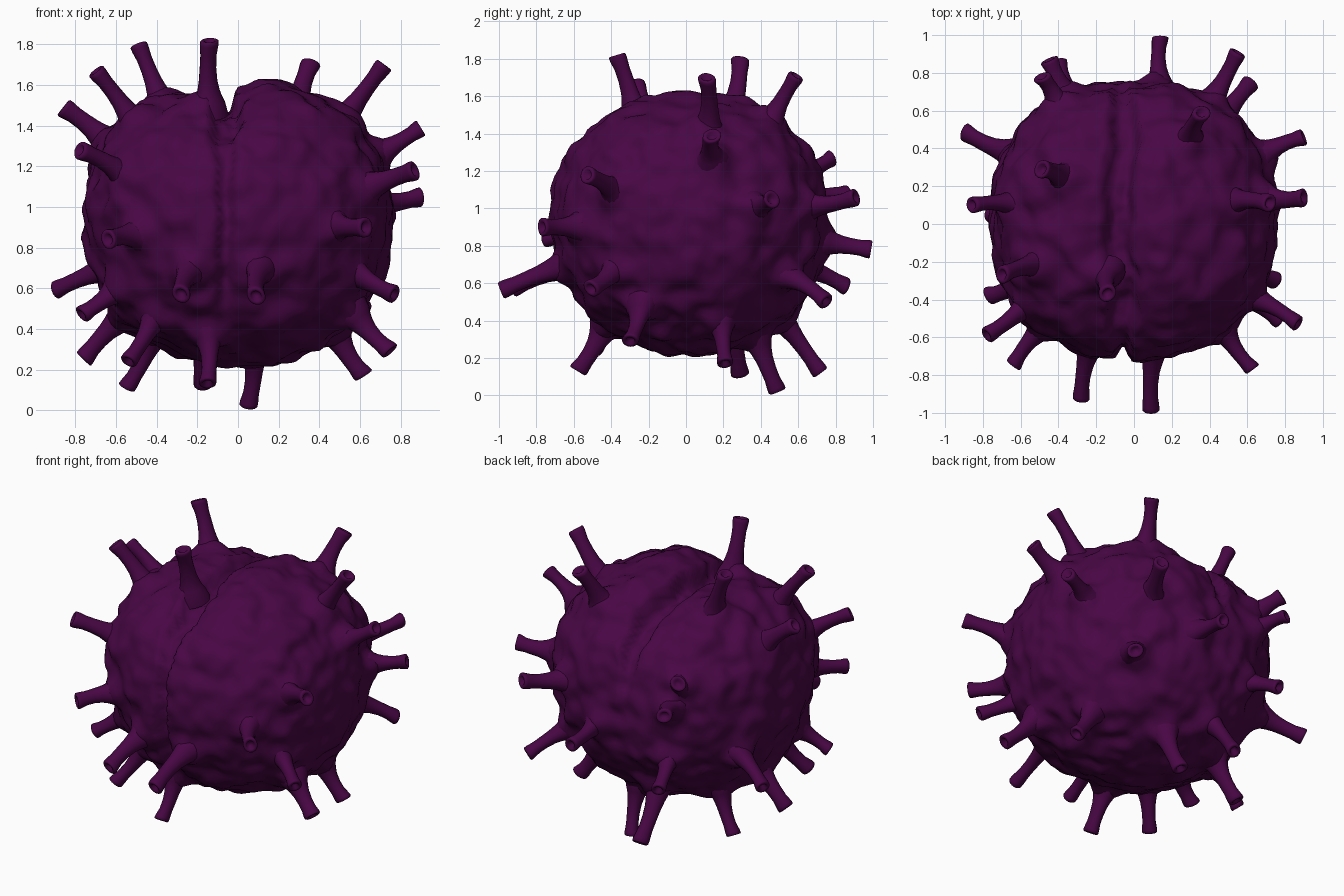
import bpy, bmesh, math, random
from mathutils import Vector, noise, kdtree

random.seed(4)
if "Cube" in bpy.data.objects:
    bpy.data.objects.remove(bpy.data.objects["Cube"], do_unlink=True)

purple = bpy.data.materials.new("dark_purple")
purple.use_nodes = True
COLOUR = (0.064, 0.002, 0.058, 1)
purple.diffuse_color = COLOUR
purple.node_tree.nodes["Principled BSDF"].inputs["Base Color"].default_value = COLOUR

CENTRE = Vector((0, 0.022, 0.918))
RADII = Vector((0.757, 0.733, 0.702))

# Tube tips, grouped by the region they grow from
TIPS = {
    "top_tube": [(-.14, -.37, 1.82), (-.49, .29, 1.8), (.36, .59, 1.71), (.72, .11, 1.7), (-.7, -.27, 1.67)],
    "left_tube": [(.9, .14, 1.39), (.87, -.53, 1.18), (.9, .46, 1.05), (.77, -.51, .57), (.75, -.3, .29)],
    "right_tube": [(-.86, .1, 1.49), (-.78, -.59, 1.28), (-.9, .49, .59), (-.77, -.38, .47), (-.76, .05, .25)],
    "front_tube": [(.63, -.77, .9), (-.64, -.75, .84), (-.28, -.93, .57), (.09, -.99, .56)],
    "back_tube": [(-.49, .78, 1.27), (.55, .91, 1.06), (.14, .99, .78), (-.4, .86, .58), (.62, .75, .5),
                  (-.45, .87, 1.08)],
    "bottom_tube": [(.62, .21, .17), (-.55, .29, .11), (.05, .49, .02), (-.15, -.58, .13), (-.17, .72, .12),
                    (-.54, -.5, .24)],
}


def smooth(a, b, v):
    t = max(0, min(1, (v - a) / (b - a)))
    return t * t * (3 - 2 * t)


def surface(d):
    """Lumpy two-lobed surface point in direction d."""
    power = 2.1 + 0.25 * smooth(-0.3, 0.3, d.z)
    size = sum((abs(c) / r) ** power for c, r in zip(d, RADII)) ** (-1 / power)
    p = d * size
    # rounded lumps
    lumps = noise.noise(p * 6.5) * 0.034 + noise.noise(p * 12) * 0.02
    # wandering cleft over the front, top and upper back
    middle = -0.065 + 0.05 * noise.noise(Vector((3, p.y * 5, p.z * 5)))
    width = 0.035 + 0.045 * smooth(0.2, 0.6, p.z)
    offset = abs(p.x - middle)
    cleft = 1 - smooth(width * 0.6, width * 1.3, offset)
    end = -0.45 if p.y < 0 else 0.12
    cleft *= smooth(end - 0.1, end + 0.25, p.z) * (0.06 + 0.06 * smooth(0.3, 0.6, p.z))
    # lobes roll gently down into the cleft along the top, the right one lower
    roll = 0.045 * (1 - smooth(0.03, 0.26, offset))
    if p.x < middle:
        roll += 0.025 * smooth(0.03, 0.15, offset) * (1 - smooth(0.25, 0.45, offset))
    return CENTRE + p + d * (lumps - cleft - roll * smooth(0.35, 0.6, p.z))


def root(tip):
    """Where a tube aimed from inside its lobe leaves the body."""
    start = CENTRE + Vector((math.copysign(0.14, tip.x), max(-0.12, min(0.12, tip.y)), 0))
    low, high = 0, 1
    for _ in range(14):
        t = (low + high) / 2
        ray = start.lerp(tip, t) - CENTRE
        if ray.length < (surface(ray.normalized()) - CENTRE).length:
            low = t
        else:
            high = t
    return start.lerp(tip, low)


def finish(bm, name):
    bmesh.ops.recalc_face_normals(bm, faces=bm.faces)
    mesh = bpy.data.meshes.new(name)
    bm.to_mesh(mesh)
    bm.free()
    mesh.materials.append(purple)
    mesh.shade_smooth()
    obj = bpy.data.objects.new(name, mesh)
    bpy.context.collection.objects.link(obj)


# Tube profile: distance along the tube, radius; ends inside the hollow tip
PROFILE = [(-0.2, 0.095), (0.0, 0.078), (0.1, 0.064), (0.2, 0.055), (0.35, 0.046), (0.55, 0.041), (0.75, 0.04),
           (0.92, 0.046), (0.98, 0.046), (1.0, 0.04), (0.99, 0.026), (0.9, 0.017)]
SIDES = 16


def tube(name, base, tip):
    d = (tip - base).normalized()
    side = d.orthogonal().normalized()
    other = d.cross(side)
    turn = random.uniform(0, math.tau)
    bend = (side * math.cos(turn) + other * math.sin(turn)) * 0.012
    bm = bmesh.new()
    rings = []
    for t, r in PROFILE:
        c = base.lerp(tip, t) + bend * math.sin(math.pi * max(t, 0))
        ring = []
        for i in range(SIDES):
            a = math.tau * i / SIDES
            wobble = 1 + 0.08 * math.sin(2 * a + turn)
            ring.append(bm.verts.new(c + (side * math.cos(a) + other * math.sin(a)) * r * wobble))
        rings.append(ring)
    for lower, upper in zip(rings, rings[1:]):
        for i in range(SIDES):
            j = (i + 1) % SIDES
            bm.faces.new((lower[i], lower[j], upper[j], upper[i]))
    bm.faces.new(rings[-1])
    finish(bm, name)


# Tubes
roots = []
for region, tips in TIPS.items():
    for n, tip in enumerate(map(Vector, tips)):
        base = root(tip)
        roots.append((base, (tip - base).normalized()))
        tube(f"{region}_{n + 1}", base, tip)

# Body, swelling up around each tube root so the two flow together
near = kdtree.KDTree(len(roots))
for n, (base, _) in enumerate(roots):
    near.insert(base, n)
near.balance()
bm = bmesh.new()
bmesh.ops.create_icosphere(bm, subdivisions=6, radius=1)
for v in bm.verts:
    p = surface(v.co.normalized())
    _, n, gap = near.find(p)
    v.co = p + roots[n][1] * 0.045 * (1 - smooth(0.03, 0.14, gap))
finish(bm, "body")
